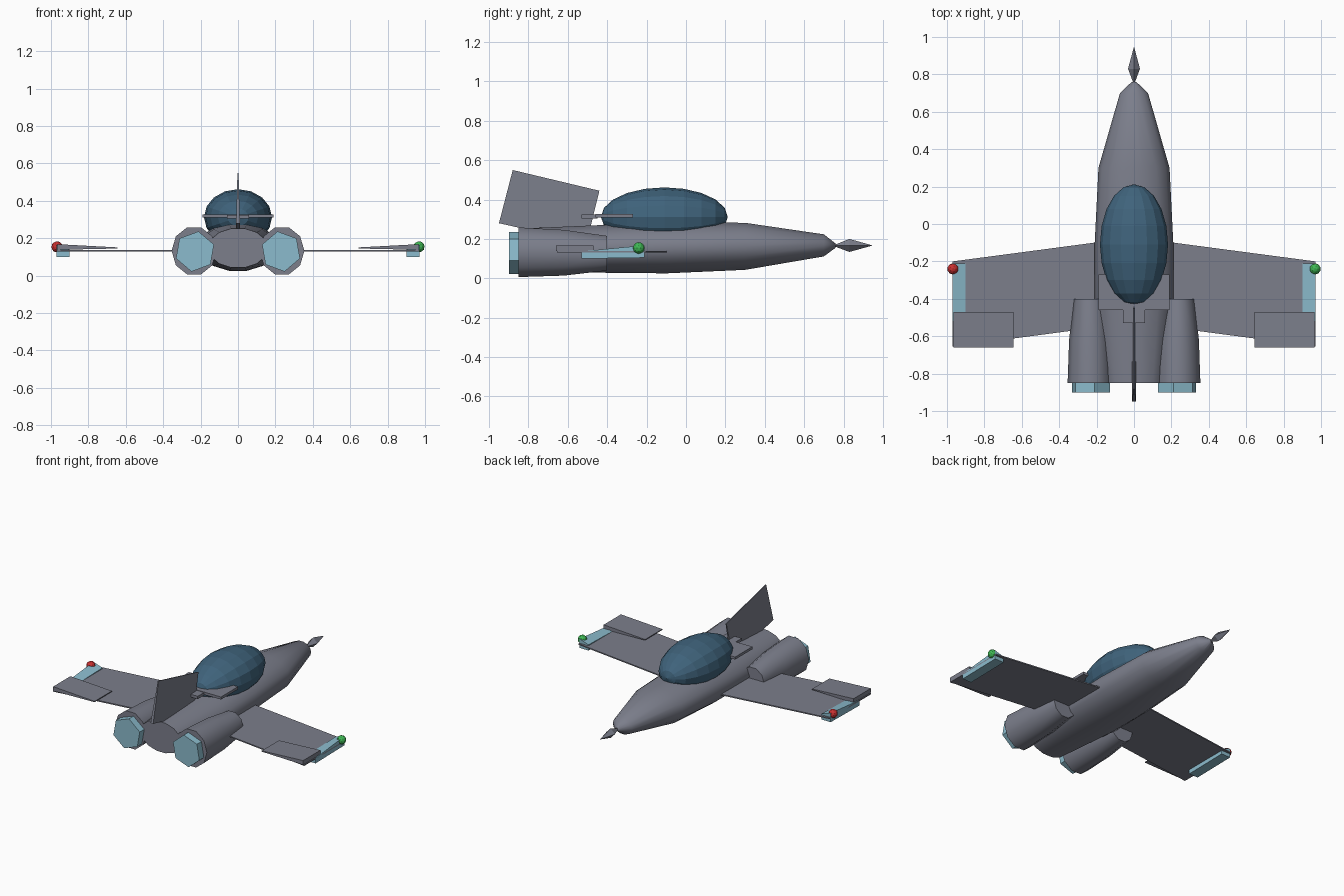
import bpy
import bmesh
from math import cos, sin, pi, radians
from mathutils import Matrix

cube = bpy.data.objects.get("Cube")
if cube:
    bpy.data.objects.remove(cube, do_unlink=True)


def material(name, rgb):
    m = bpy.data.materials.new(name)
    m.use_nodes = True
    m.diffuse_color = (*rgb, 1)
    m.node_tree.nodes["Principled BSDF"].inputs["Base Color"].default_value = (*rgb, 1)
    return m


hull = material("hull grey", (0.2, 0.21, 0.26))
glass = material("dark blue glass", (0.05, 0.125, 0.2))
pale = material("pale blue", (0.26, 0.5, 0.61))
green = material("green light", (0.05, 0.48, 0.09))
red = material("red light", (0.58, 0.03, 0.03))


def finish(name, bm, mat, smooth=None):
    bmesh.ops.recalc_face_normals(bm, faces=bm.faces[:])
    me = bpy.data.meshes.new(name)
    bm.to_mesh(me)
    bm.free()
    me.materials.append(mat)
    ob = bpy.data.objects.new(name, me)
    bpy.context.collection.objects.link(ob)
    if smooth:
        bpy.ops.object.select_all(action='DESELECT')
        ob.select_set(True)
        bpy.context.view_layer.objects.active = ob
        bpy.ops.object.shade_smooth_by_angle(angle=radians(smooth))
    return ob


def loft(name, sections, sides, mat, x=0, smooth=None, turn=0):
    """Skin elliptical sections (y, half width, bottom, top) along y."""
    bm = bmesh.new()
    rings = []
    for y, w, lo, hi in sections:
        angles = [2 * pi * i / sides + turn for i in range(sides)]
        rings.append([bm.verts.new((x + w * cos(a), y, (lo + hi) / 2 + (hi - lo) / 2 * sin(a)))
                      for a in angles])
    for a, b in zip(rings, rings[1:]):
        for i in range(sides):
            j = (i + 1) % sides
            bm.faces.new((a[i], a[j], b[j], b[i]))
    bm.faces.new(rings[0])
    bm.faces.new(rings[-1])
    return finish(name, bm, mat, smooth)


def bridge(name, lower, upper, mat):
    """Closed solid between two matching outlines."""
    bm = bmesh.new()
    a = [bm.verts.new(p) for p in lower]
    b = [bm.verts.new(p) for p in upper]
    bm.faces.new(a)
    bm.faces.new(b)
    for i in range(len(a)):
        j = (i + 1) % len(a)
        bm.faces.new((a[i], a[j], b[j], b[i]))
    return finish(name, bm, mat)


def plate(name, outline, lo, hi, mat):
    return bridge(name, [(x, y, lo) for x, y in outline], [(x, y, hi) for x, y in outline], mat)


# Fuselage and nose probe
loft("fuselage", [(-0.85, 0.16, 0.04, 0.255), (-0.4, 0.21, 0.025, 0.275),
                  (-0.1, 0.21, 0.022, 0.29), (0.3, 0.19, 0.04, 0.285),
                  (0.7, 0.075, 0.11, 0.225), (0.76, 0.012, 0.155, 0.177)],
     14, hull, smooth=50)
loft("nose_probe", [(0.755, 0.004, 0.162, 0.17), (0.83, 0.032, 0.134, 0.2),
                    (0.945, 0.001, 0.166, 0.168)], 4, hull)

# Canopy
bm = bmesh.new()
bmesh.ops.create_uvsphere(bm, u_segments=16, v_segments=10, radius=1)
bmesh.ops.rotate(bm, verts=bm.verts[:], matrix=Matrix.Rotation(pi / 2, 3, 'X'))
bmesh.ops.scale(bm, verts=bm.verts[:], vec=(0.182, 0.322, 0.15))
bmesh.ops.translate(bm, verts=bm.verts[:], vec=(0, -0.11, 0.312))
finish("canopy", bm, glass)

# Tail fin, thickest at the base
fin = [(-0.95, 0.28), (-0.88, 0.55), (-0.44, 0.445), (-0.505, 0.18)]
thick = [0.01, 0.003, 0.003, 0.01]
bridge("tail_fin", [(-t, y, z) for t, (y, z) in zip(thick, fin)],
       [(t, y, z) for t, (y, z) in zip(thick, fin)], hull)

# Deck plate and tab behind the canopy
plate("deck_plate", [(-0.19, -0.46), (0.19, -0.46), (0.19, -0.27), (-0.19, -0.27)],
      0.31, 0.328, hull)
plate("deck_tab", [(-0.06, -0.53), (0.06, -0.53), (0.06, -0.45), (-0.06, -0.45)],
      0.305, 0.325, hull)

for s, side, lamp in ((1, "left", green), (-1, "right", red)):
    # Engines and nozzles
    loft(side + "_engine", [(-0.85, 0.12, 0.0, 0.265), (-0.62, 0.112, 0.008, 0.252),
                            (-0.4, 0.088, 0.035, 0.22)],
         10, hull, x=s * 0.235, smooth=50)
    loft(side + "_nozzle", [(-0.9, 0.108, 0.02, 0.238), (-0.84, 0.108, 0.02, 0.238)],
         6, pale, x=s * 0.23, turn=pi / 2 + s * radians(10))

    # Wing with a wedge flap on its outer rear corner
    plate(side + "_wing", [(s * x, y) for x, y in
                           ((0.1, -0.085), (0.97, -0.2), (0.97, -0.655), (0.1, -0.54))],
          0.13, 0.138, hull)
    flap = [(0.645, -0.47), (0.965, -0.47), (0.965, -0.66), (0.645, -0.66)]
    bridge(side + "_flap", [(s * x, y, 0.145 if x < 0.7 else 0.138) for x, y in flap],
           [(s * x, y, 0.151 if x < 0.7 else 0.168) for x, y in flap], hull)

    # Wing tip pod, rising toward the nose
    pod = [(0.9, -0.53, 0.137), (0.97, -0.53, 0.137), (0.97, -0.21, 0.168), (0.9, -0.21, 0.145)]
    bridge(side + "_tip_pod", [(s * x, y, 0.1 if y < -0.4 else 0.105) for x, y, z in pod],
           [(s * x, y, z) for x, y, z in pod], pale)

    # Navigation light
    bm = bmesh.new()
    bmesh.ops.create_icosphere(bm, subdivisions=2, radius=0.03,
                               matrix=Matrix.Translation((s * 0.968, -0.24, 0.154)))
    finish(side + "_light", bm, lamp)
